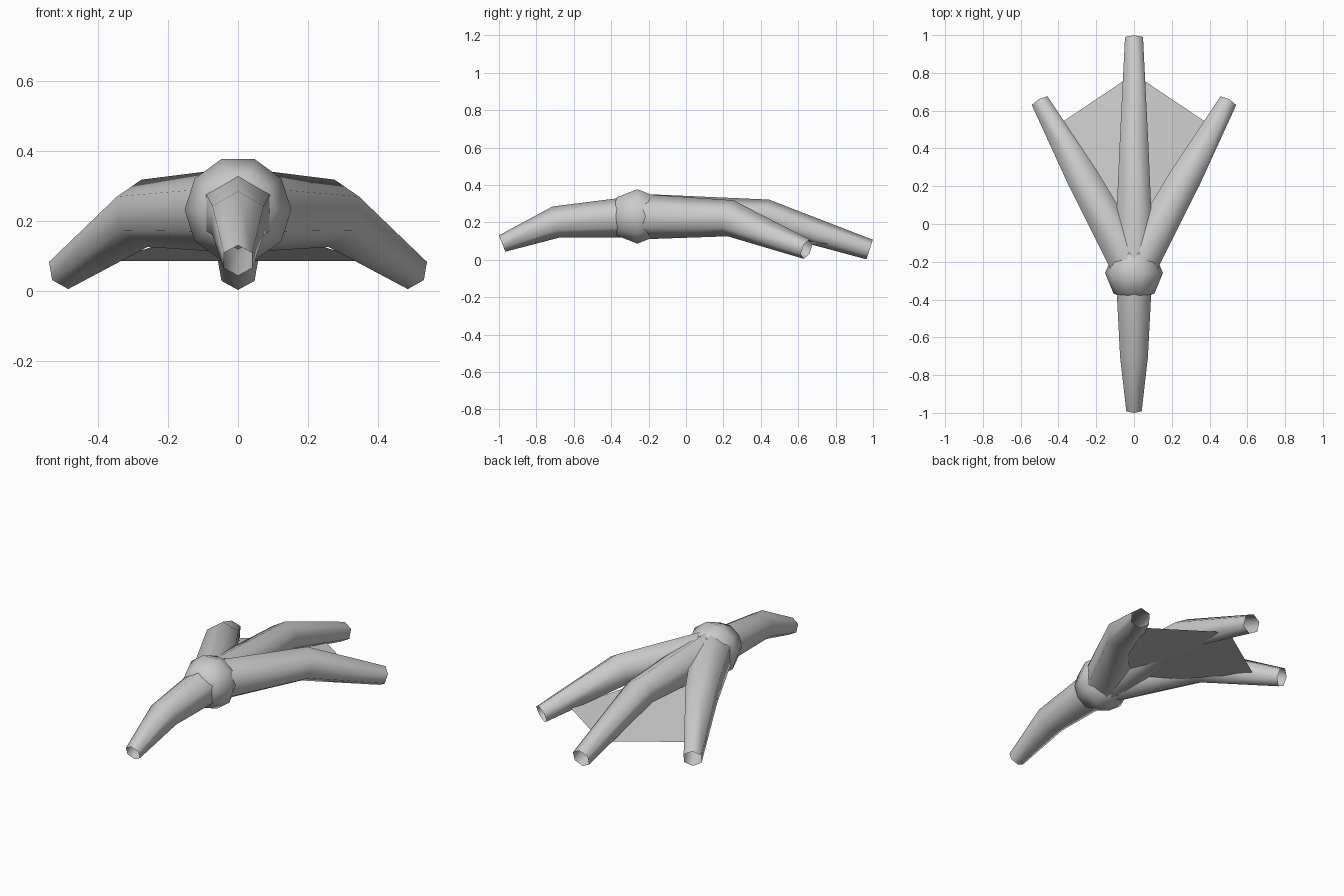
import bpy, bmesh, math
from mathutils import Vector, Matrix

if "Cube" in bpy.data.objects:
    bpy.data.objects.remove(bpy.data.objects["Cube"])

grey = bpy.data.materials.new("light_grey")
grey.use_nodes = True
grey.diffuse_color = (0.6, 0.6, 0.6, 1)
grey.node_tree.nodes["Principled BSDF"].inputs["Base Color"].default_value = (0.6, 0.6, 0.6, 1)


def finish(name, bm, smooth=True):
    mesh = bpy.data.meshes.new(name)
    for face in bm.faces:
        face.smooth = smooth
    bm.to_mesh(mesh)
    bm.free()
    mesh.materials.append(grey)
    obj = bpy.data.objects.new(name, mesh)
    bpy.context.collection.objects.link(obj)
    return obj


def toe(name, path, radii, sides=6):
    """Tapered open tube along a path, with one corner pointing up."""
    bm = bmesh.new()
    pts = [Vector(p) for p in path]
    rings = []
    for i, (p, r) in enumerate(zip(pts, radii)):
        before = (p - pts[i - 1]).normalized() if i else Vector()
        after = (pts[i + 1] - p).normalized() if i + 1 < len(pts) else Vector()
        along = (before + after).normalized()
        side = along.cross(Vector((0, 0, 1))).normalized()
        up = side.cross(along)
        ring = []
        for k in range(sides):
            a = math.pi / 2 + math.tau * k / sides
            ring.append(bm.verts.new(p + r * (math.cos(a) * side + math.sin(a) * up)))
        rings.append(ring)
    for a, b in zip(rings, rings[1:]):
        for k in range(sides):
            j = (k + 1) % sides
            bm.faces.new((a[k], b[k], b[j], a[j]))
    return finish(name, bm)


# Toes
base = (0, -0.25, 0.231)
toe("hind_toe", [base, (0, -0.695, 0.202), (0, -0.983, 0.087)], [0.112, 0.085, 0.047])
toe("middle_toe", [base, (0, 0.43, 0.236), (0, 0.982, 0.055)], [0.122, 0.087, 0.055])
for label, s in (("left", 1), ("right", -1)):
    toe(label + "_toe", [base, (s * 0.268, 0.238, 0.222), (s * 0.495, 0.645, 0.057)],
        [0.122, 0.098, 0.055])

    # Web between this side toe and the middle toe
    bm = bmesh.new()
    corners = [(0, -0.2, 0.2), (s * 0.38, 0.54, 0.085), (0, 0.795, 0.085)]
    bm.faces.new([bm.verts.new(c) for c in corners[::s]])
    finish(label + "_web", bm, smooth=False)

# Ankle joint, with its poles along the foot
bm = bmesh.new()
bmesh.ops.create_uvsphere(bm, u_segments=10, v_segments=4, radius=0.153)
bmesh.ops.transform(bm, verts=bm.verts,
                    matrix=Matrix.Translation((0, -0.26, 0.232))
                    @ Matrix.Rotation(math.pi / 2, 4, "X")
                    @ Matrix.Rotation(math.pi / 2, 4, "Z"))
finish("ankle_joint", bm)
